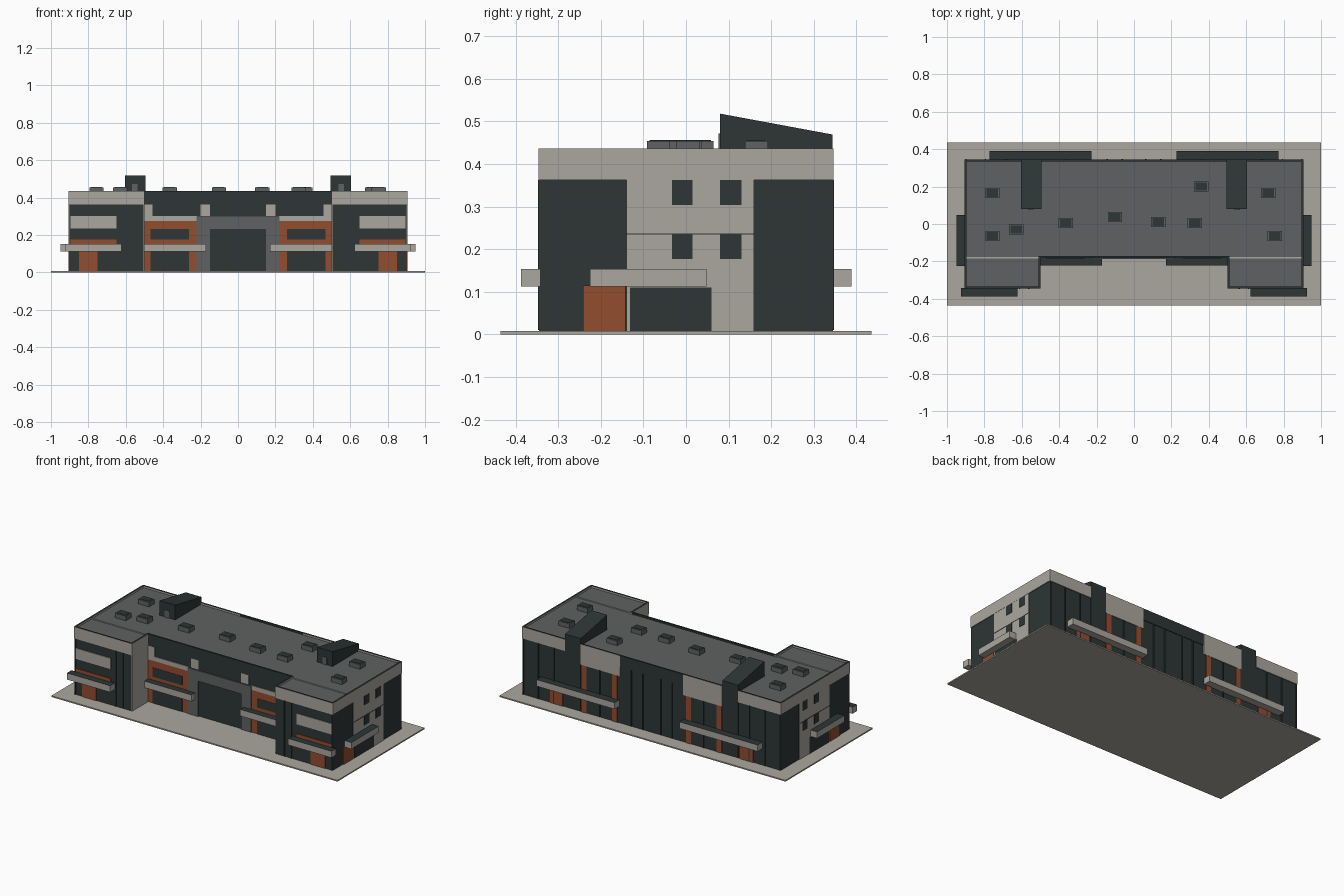
import bpy, bmesh

if "Cube" in bpy.data.objects:
    bpy.data.objects.remove(bpy.data.objects["Cube"])


def material(name, rgb):
    m = bpy.data.materials.new(name)
    m.diffuse_color = (*rgb, 1)
    m.use_nodes = True
    m.node_tree.nodes["Principled BSDF"].inputs["Base Color"].default_value = m.diffuse_color
    return m


DARK = material("dark_slate", (0.026, 0.037, 0.036))
BEIGE = material("warm_beige", (0.41, 0.39, 0.345))
RUST = material("rust_orange", (0.29, 0.075, 0.028))
GREY = material("roof_grey", (0.115, 0.12, 0.122))


def finish(bm, name, mats):
    bmesh.ops.recalc_face_normals(bm, faces=bm.faces)
    me = bpy.data.meshes.new(name)
    bm.to_mesh(me)
    bm.free()
    for m in mats:
        me.materials.append(m)
    ob = bpy.data.objects.new(name, me)
    bpy.context.collection.objects.link(ob)
    return ob


def prism(bm, pts, vec):
    """Extrude a closed polygon along a vector."""
    f = bm.faces.new([bm.verts.new(p) for p in pts])
    ret = bmesh.ops.extrude_face_region(bm, geom=[f])
    bmesh.ops.translate(bm, vec=vec, verts=[g for g in ret["geom"] if isinstance(g, bmesh.types.BMVert)])


def box(name, mat, x, y, z, mirror=True, top=None):
    """Box from ranges; mirrored across x = 0; optional colour for its top."""
    bm = bmesh.new()
    sides = [x, (-x[1], -x[0])] if mirror else [x]
    for a, b in sides:
        prism(bm, [(a, y[0], z[0]), (b, y[0], z[0]), (b, y[1], z[0]), (a, y[1], z[0])], (0, 0, z[1] - z[0]))
    bmesh.ops.recalc_face_normals(bm, faces=bm.faces)
    if top:
        for f in bm.faces:
            f.material_index = int(f.normal.z > 0.5)
    return finish(bm, name, [mat, top] if top else [mat])


def plate(name, mat, wall, a, z, level=1, mirror=True):
    """Thin facade panel; a is the range along the wall."""
    t = 0.004 * level if level == 1 else 0.004 + 0.002 * (level - 1)
    if wall == "side":
        return box(name, mat, (0.899, 0.901 + t), a, z)
    y = {"wing": (-0.341 - t, -0.339), "court": (-0.178 - t, -0.176), "back": (0.339, 0.341 + t)}[wall]
    return box(name, mat, a, y, z, mirror)


# Ground slab
box("base_slab", BEIGE, (-1, 1), (-0.435, 0.435), (0, 0.008), False)

# U-shaped body with grey roof
bm = bmesh.new()
half = [(0.504, -0.178), (0.504, -0.341), (0.901, -0.341), (0.901, 0.341)]
outline = half + [(-x, y) for x, y in reversed(half)]
prism(bm, [(x, y, 0.006) for x, y in outline], (0, 0, 0.419))
bmesh.ops.recalc_face_normals(bm, faces=bm.faces)
for f in bm.faces:
    f.material_index = int(f.normal.z > 0.5)
finish(bm, "building_body", [DARK, GREY])

# Parapets with dark capping
B, T = 0.362, 0.436
for name, mat, x, y, z0, mir in [
    ("wing_parapet", BEIGE, (0.5, 0.905), (-0.346, -0.335), B, True),
    ("side_parapet", BEIGE, (0.895, 0.906), (-0.335, 0.335), B, True),
    ("inner_parapet", BEIGE, (0.499, 0.51), (-0.335, -0.172), B, True),
    ("back_outer_parapet", BEIGE, (0.605, 0.905), (0.335, 0.346), B, True),
    ("back_inner_parapet", BEIGE, (0.22, 0.495), (0.335, 0.346), 0.305, True),
    ("back_middle_parapet", DARK, (-0.22, 0.22), (0.335, 0.345), B, False),
    ("court_parapet", DARK, (-0.499, 0.499), (-0.183, -0.172), B, False),
]:
    box(name, mat, x, y, (z0, T), mir, top=DARK)
# Beige joint across the wing roofs
box("roof_joint", BEIGE, (0.51, 0.895), (-0.185, -0.177), (0.42, 0.429))

# Wing fronts
plate("wing_beige_band", BEIGE, "wing", (0.65, 0.897), (0.235, 0.303))
plate("wing_rust_band", RUST, "wing", (0.65, 0.897), (0.13, 0.175))
plate("wing_door", RUST, "wing", (0.75, 0.85), (0.008, 0.13))
box("wing_inner_wall", BEIGE, (0.5, 0.506), (-0.341, -0.178), (0.008, B))

# Courtyard front
plate("court_rust_panel", RUST, "court", (0.22, 0.5), (0.008, 0.275))
plate("court_beige_strip", BEIGE, "court", (0.22, 0.5), (0.275, 0.303))
plate("court_window", DARK, "court", (0.262, 0.468), (0.175, 0.232), 2)
plate("court_shopfront", DARK, "court", (0.262, 0.468), (0.008, 0.115), 2)
plate("court_inner_pier", BEIGE, "court", (0.15, 0.2), (0.303, B))
plate("court_outer_pier", BEIGE, "court", (0.457, 0.5), (0.303, B))
plate("portal_post", GREY, "court", (0.15, 0.222), (0.008, 0.298), 3)
plate("portal_lintel", GREY, "court", (-0.15, 0.15), (0.232, 0.298), 3, False)

# Gable sides
plate("side_beige_wall", BEIGE, "side", (-0.14, 0.16), (0.008, B))
plate("side_floor_line", DARK, "side", (-0.14, 0.16), (0.2345, 0.2365), 2)
for i, y in enumerate([(-0.033, 0.015), (0.08, 0.13)]):
    for j, z in enumerate([(0.177, 0.236), (0.304, B)]):
        plate(f"side_window_{i}_{j}", DARK, "side", y, z, 2)
plate("side_door", RUST, "side", (-0.242, -0.142), (0.008, 0.115), 2)
plate("side_shopfront", DARK, "side", (-0.132, 0.06), (0.008, 0.11), 2)

# Back facade
plate("back_rust_strip_outer", RUST, "back", (0.455, 0.49), (0.008, 0.305))
plate("back_rust_strip_inner", RUST, "back", (0.24, 0.275), (0.008, 0.305))
plate("back_door", RUST, "back", (0.62, 0.71), (0.008, 0.12))

# Slim vertical fins at the corners and along the glazing
for i, x in enumerate([0.56, 0.61, 0.895]):
    plate(f"wing_fin_{i}", DARK, "wing", (x, x + 0.006), (0.01, B), 2)
for i, x in enumerate([0.06, 0.14, 0.36, 0.68, 0.79, 0.895]):
    plate(f"back_fin_{i}", DARK, "back", (x, x + 0.006), (0.01, 0.305 if x == 0.36 else B), 2)

# Canopies: beige edge, dark top
Z = (0.112, 0.153)
box("wing_canopy", BEIGE, (0.622, 0.925), (-0.387, -0.341), Z, top=DARK)
box("court_canopy", BEIGE, (0.17, 0.499), (-0.222, -0.178), Z, top=DARK)
box("side_canopy", BEIGE, (0.901, 0.95), (-0.225, 0.048), Z, top=DARK)
box("back_canopy", BEIGE, (0.226, 0.773), (0.341, 0.389), Z, top=DARK)

# Stair towers with sloping roofs, running down the back wall
bm = bmesh.new()
for x in (0.495, -0.605):
    prism(bm, [(x, 0.08, 0.42), (x, 0.08, 0.518), (x, 0.344, 0.469), (x, 0.344, 0.01), (x, 0.33, 0.01), (x, 0.33, 0.42)],
          (0.11, 0, 0))
finish(bm, "stair_towers", [DARK])
box("tower_door", GREY, (0.537, 0.567), (0.076, 0.082), (0.425, 0.472))

# Roof skylights
spots = [(-0.757, 0.165), (-0.757, -0.065), (-0.63, -0.03), (-0.365, 0.005), (-0.102, 0.038),
         (0.13, 0.011), (0.325, 0.005), (0.36, 0.2), (0.718, 0.165), (0.752, -0.065)]
for i, (x, y) in enumerate(spots):
    box(f"skylight_{i}", GREY, (x - 0.038, x + 0.038), (y - 0.027, y + 0.027), (0.42, 0.454), False)
    box(f"skylight_glass_{i}", DARK, (x - 0.031, x + 0.031), (y - 0.021, y + 0.021), (0.45, 0.456), False)
